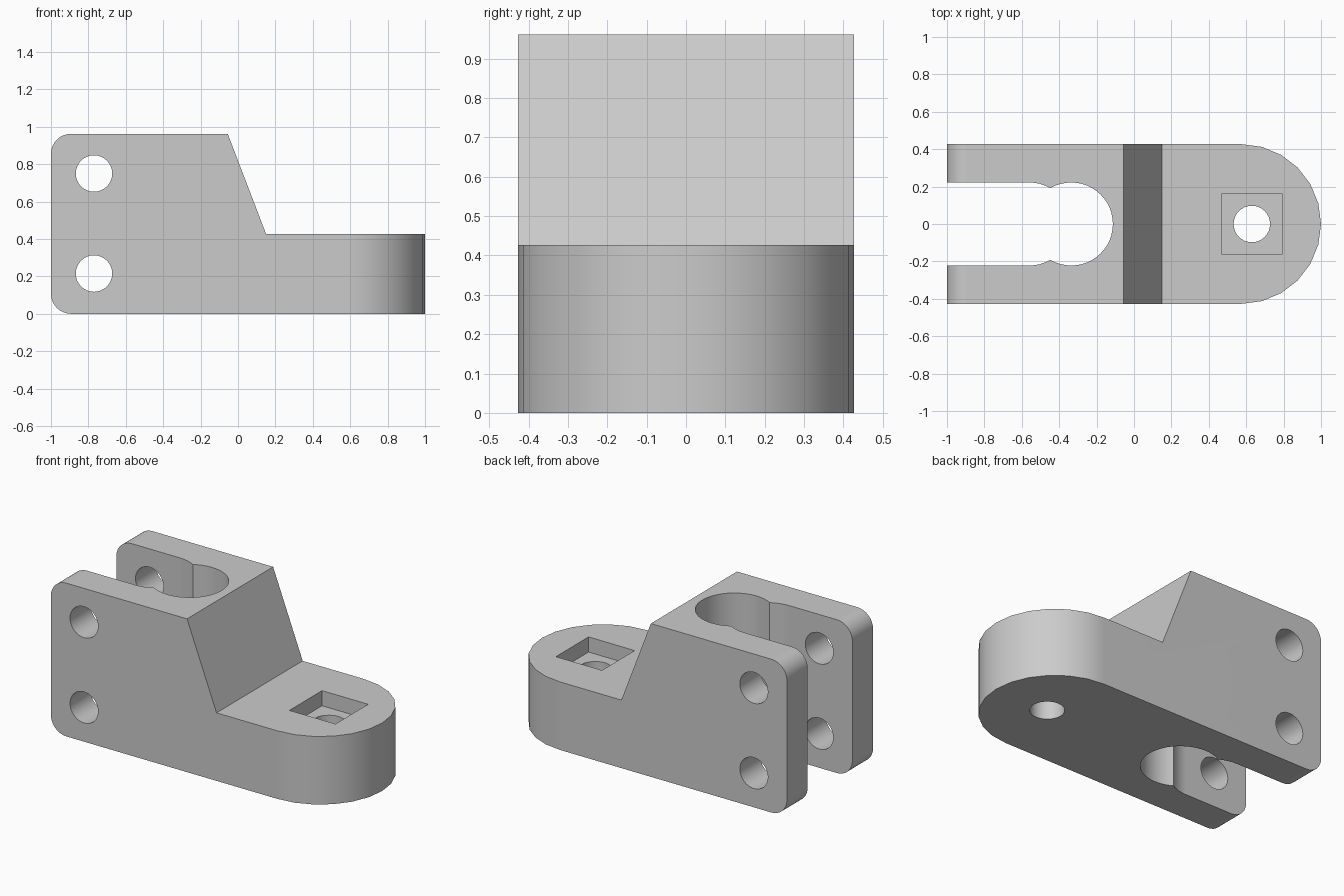
import bpy, bmesh
from math import cos, sin, pi, radians
from mathutils import Vector, Matrix

cube = bpy.data.objects.get("Cube")
if cube:
    bpy.data.objects.remove(cube, do_unlink=True)

HALF_W, HEIGHT, FOOT_H = 0.427, 0.962, 0.427
NOSE_X, BOLT_X, POCKET_X = 0.573, -0.77, 0.63
BORE_R, HOLE_R, CORNER_R = 0.222, 0.0975, 0.107

grey = bpy.data.materials.new("plain grey")
grey.diffuse_color = (0.6, 0.6, 0.6, 1)
grey.use_nodes = True
grey.node_tree.nodes["Principled BSDF"].inputs["Base Color"].default_value = (0.6, 0.6, 0.6, 1)


def arc(cx, cy, r, start, end, steps):
    angles = [radians(start + (end - start) * i / steps) for i in range(steps + 1)]
    return [(cx + r * cos(a), cy + r * sin(a)) for a in angles]


def prism(name, outline, low, high, axis="z"):
    """Extrude a closed outline along z, or an x-z outline along y."""
    bm = bmesh.new()
    place = (lambda p: (p[0], p[1], low)) if axis == "z" else (lambda p: (p[0], low, p[1]))
    face = bm.faces.new([bm.verts.new(place(p)) for p in outline])
    top = bmesh.ops.extrude_face_region(bm, geom=[face])["geom"]
    move = Vector((0, 0, high - low)) if axis == "z" else Vector((0, high - low, 0))
    bmesh.ops.translate(bm, vec=move, verts=[v for v in top if isinstance(v, bmesh.types.BMVert)])
    bmesh.ops.recalc_face_normals(bm, faces=bm.faces)
    mesh = bpy.data.meshes.new(name)
    bm.to_mesh(mesh)
    bm.free()
    mesh.materials.append(grey)
    obj = bpy.data.objects.new(name, mesh)
    bpy.context.collection.objects.link(obj)
    return obj


def box(x0, x1, half):
    return [(x0, -half), (x1, -half), (x1, half), (x0, half)]


def circle(x, y, r, steps):
    return arc(x, y, r, 0, 360, steps)[:-1]


def combine(target, tool, operation="DIFFERENCE"):
    mod = target.modifiers.new(tool.name, "BOOLEAN")
    mod.operation, mod.object, mod.solver = operation, tool, "EXACT"
    bpy.context.view_layer.objects.active = target
    bpy.ops.object.modifier_apply(modifier=mod.name)
    bpy.data.objects.remove(tool, do_unlink=True)


# Side profile: tall clamp block, sloped face, low foot
r = CORNER_R
side = (arc(-1 + r, HEIGHT - r, r, 90, 180, 8) + arc(-1 + r, r, r, 180, 270, 8)
        + [(1.1, 0), (1.1, FOOT_H), (0.15, FOOT_H), (-0.055, HEIGHT)])
bracket = prism("clamp_bracket", side, -0.6, 0.6, "y")

# Plan outline trims the sides and rounds the foot
plan = [(-1.2, -HALF_W)] + arc(NOSE_X, 0, HALF_W, -90, 90, 12) + [(-1.2, HALF_W)]
combine(bracket, prism("plan_outline", plan, -0.2, 1.2), "INTERSECT")

# Open slot with a rounded end, overlapping the round bore
slot = [(-1.2, -BORE_R)] + arc(-0.56, 0, BORE_R, -90, 90, 24) + [(-1.2, BORE_R)]
combine(bracket, prism("slot_cutter", slot, -0.2, 1.2))
combine(bracket, prism("bore_cutter", circle(-0.335, 0, BORE_R, 48), -0.2, 1.2))

# Cross bolt holes through both clamp arms
for z in (0.215, 0.75):
    combine(bracket, prism("bolt_hole_cutter", circle(BOLT_X, z, HOLE_R, 32), -0.7, 0.7, "y"))

# Square pocket with a through hole in the foot
combine(bracket, prism("pocket_cutter", box(POCKET_X - 0.16, POCKET_X + 0.16, 0.162),
                       FOOT_H - 0.095, FOOT_H + 0.2))
combine(bracket, prism("foot_hole_cutter", circle(POCKET_X, 0, HOLE_R, 32), -0.2, 0.6))

# Smooth the curved walls, keep the flat faces flat
bpy.ops.object.select_all(action="DESELECT")
bracket.select_set(True)
bpy.context.view_layer.objects.active = bracket
bpy.ops.object.shade_smooth_by_angle(angle=radians(30))
weighted = bracket.modifiers.new("flat_faces", "WEIGHTED_NORMAL")
weighted.keep_sharp = True
